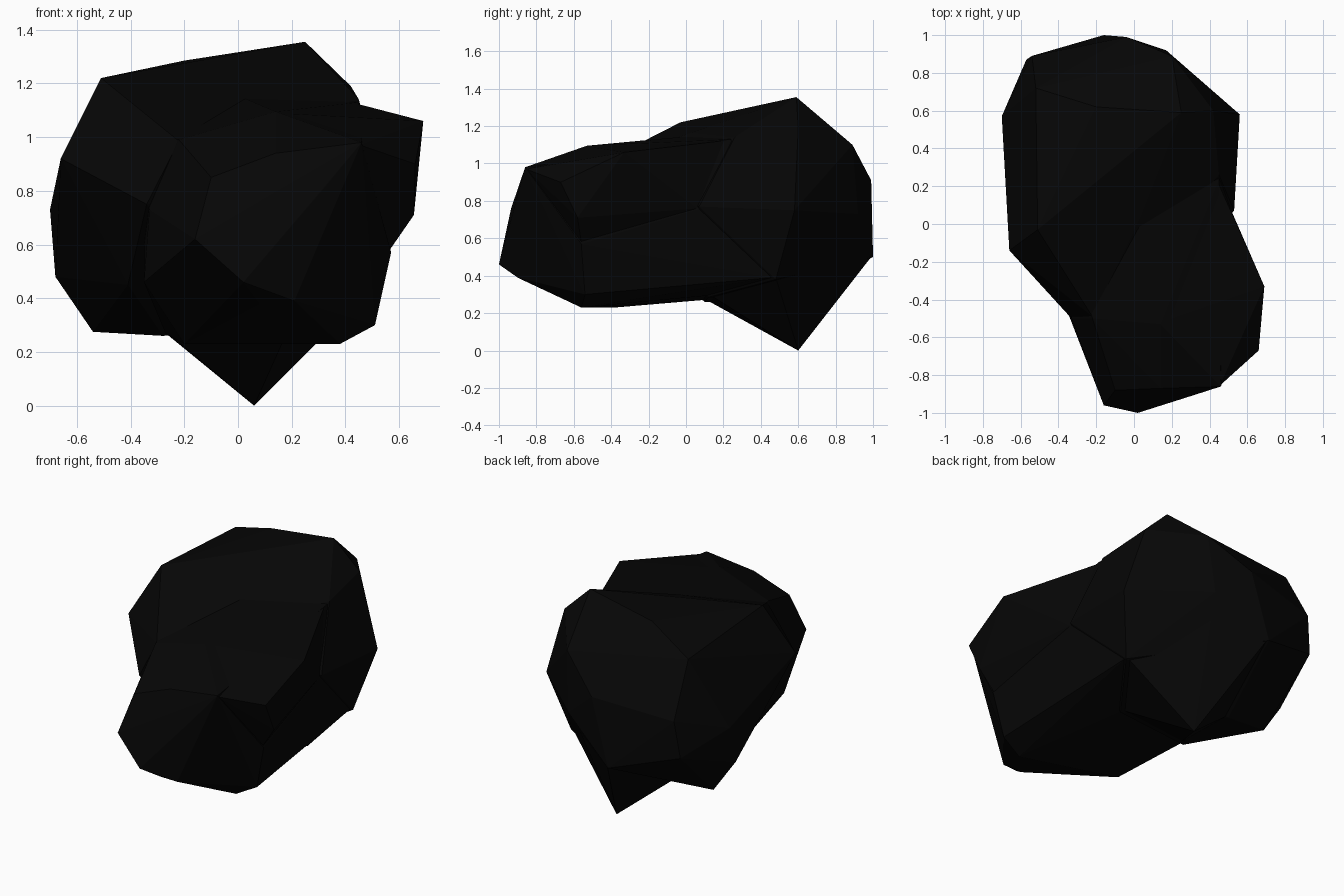
import bpy
import bmesh
from mathutils import Vector

default_cube = bpy.data.objects.get("Cube")
if default_cube:
    bpy.data.objects.remove(default_cube, do_unlink=True)


def flat_material(name, colour):
    material = bpy.data.materials.new(name)
    material.use_nodes = True
    material.diffuse_color = colour
    shader = next(n for n in material.node_tree.nodes if n.type == "BSDF_PRINCIPLED")
    shader.inputs["Base Color"].default_value = colour
    return material


def faceted_lobe(name, corners, material):
    """Wrap corner points, given in hundredths of a unit, in flat facets."""
    bm = bmesh.new()
    for corner in corners:
        bm.verts.new(Vector(corner) / 100)
    hull = bmesh.ops.convex_hull(bm, input=bm.verts)
    unused = set(hull["geom_interior"]) | set(hull["geom_unused"])
    loose = [item for item in unused if isinstance(item, bmesh.types.BMVert)]
    bmesh.ops.delete(bm, geom=loose, context="VERTS")
    bmesh.ops.recalc_face_normals(bm, faces=bm.faces)
    mesh = bpy.data.meshes.new(name)
    bm.to_mesh(mesh)
    bm.free()
    mesh.materials.append(material)
    lobe = bpy.data.objects.new(name, mesh)
    bpy.context.collection.objects.link(lobe)
    return lobe


def fuse(base, other):
    """Join another lobe to the base as one closed shell."""
    union = base.modifiers.new("fuse lobes", "BOOLEAN")
    union.operation = "UNION"
    union.solver = "EXACT"
    union.object = other
    bpy.context.view_layer.update()
    evaluated = base.evaluated_get(bpy.context.evaluated_depsgraph_get())
    shell = bpy.data.meshes.new_from_object(evaluated)
    base.modifiers.clear()
    base.data = shell
    bpy.data.objects.remove(other, do_unlink=True)


dark_stone = flat_material("near black stone", (0.0018, 0.0018, 0.0018, 1))

# Large rear lobe: crown, left flank, back, right flank, underside, neck
rear_corners = [
    (25, 59, 135.5), (-20, 62, 128.5), (-52, 72, 117), (-51, -3, 122), (42, 60, 119),
    (-66, -14, 92), (-70, 57, 73), (-68, 48, 48), (-57, 87, 62),
    (-4, 99, 91), (-16, 100, 50), (17, 92, 73), (20, 89, 110), (-54, 89, 85),
    (56, 58, 75), (53, 7, 77), (46, 48, 38), (45, 26, 114),
    (-54, 50, 27.5), (-28, 50, 26), (-28, 10, 26), (20, 12, 28.5),
    (-34, -49, 75), (-22, -49, 98.5), (-41, -12, 45), (3, 3, 116.5),
]

# Smaller front lobe: nose, underside, left flank, top, neck
front_corners = [
    (2, -100, 46), (-16, -96, 62), (-10, -88, 85), (14, -87, 94), (46, -86, 98),
    (32, -90.5, 81), (8, -93.5, 76), (8, -88, 38), (21, -90, 39),
    (57, -56, 57), (51, -54, 30), (48, -28, 36),
    (38, -56, 23), (-20, -38, 23),
    (-35, -47, 46), (-33, -50, 73), (-22, -50, 99), (14, -53, 109.5),
    (45, 24, 113), (45.5, 46, 39), (52, 8, 76), (1, 6, 115),
    (-27, 9, 27), (19, 13, 29.5), (-34, 5, 101),
]

# Overhanging right cheek of the front lobe
cheek_corners = [
    (66, -67, 90), (69, -33, 106), (65.5, -58, 71), (56.5, -56, 58),
    (45.5, -85.5, 97), (14, -52, 109), (44, 23, 112.5), (52, 6, 76), (20, -40, 80),
]

# Pointed spur below the rear lobe
spur_corners = [
    (6, 60, 0), (-27, 49, 27), (-26, 11, 27), (19, 14, 29),
    (45, 48, 39), (-15, 99, 50), (16, 90, 72), (0, 50, 70),
]

rock = faceted_lobe("rock", rear_corners, dark_stone)
for lobe_name, corners in (
    ("front_lobe", front_corners),
    ("right_cheek", cheek_corners),
    ("spur", spur_corners),
):
    fuse(rock, faceted_lobe(lobe_name, corners, dark_stone))

for face in rock.data.polygons:
    face.use_smooth = False
